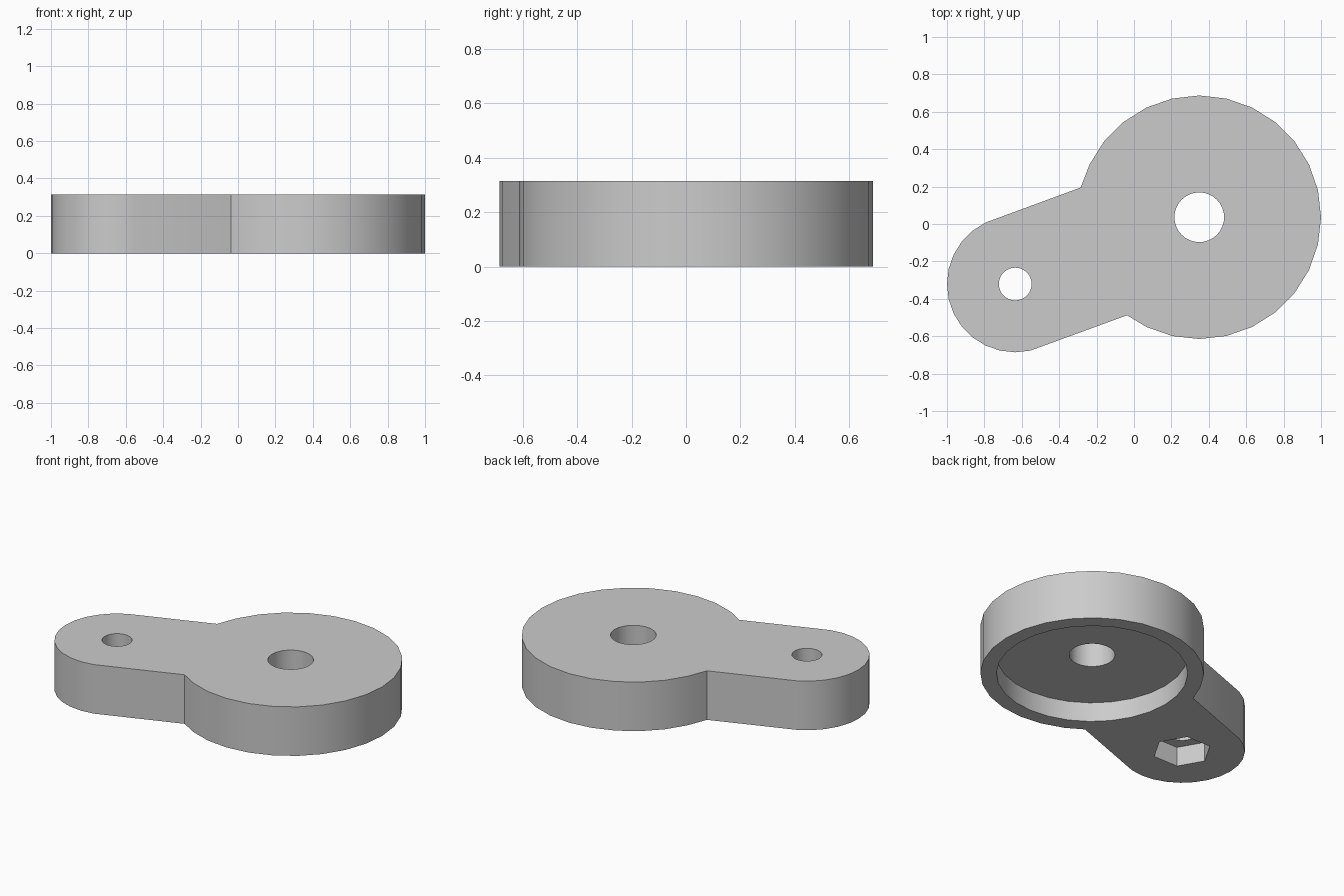
import bpy, bmesh
from math import cos, sin, tau
from mathutils import Vector

cube = bpy.data.objects.get("Cube")
if cube:
    bpy.data.objects.remove(cube, do_unlink=True)

HEIGHT = 0.315
POCKET = 0.125
SIDES = 28
DISC, DISC_R = Vector((0.349, 0.036)), 0.651
ARM, ARM_R = Vector((-0.635, -0.321)), 0.365

grey = bpy.data.materials.new("plain grey")
grey.use_nodes = True
colour = (0.6, 0.6, 0.6, 1)
grey.diffuse_color = colour
grey.node_tree.nodes["Principled BSDF"].inputs["Base Color"].default_value = colour


def arc(centre, radius, first, last, sides=SIDES):
    """Points of a regular polygon from one corner number to another."""
    return [centre + radius * Vector((cos(tau * k / sides), sin(tau * k / sides)))
            for k in range(first, last + 1)]


def prism(name, points, bottom, top):
    """Upright solid with the given outline."""
    bm = bmesh.new()
    face = bm.faces.new([bm.verts.new((p.x, p.y, bottom)) for p in points])
    side = bmesh.ops.extrude_face_region(bm, geom=[face])
    verts = [v for v in side["geom"] if isinstance(v, bmesh.types.BMVert)]
    bmesh.ops.translate(bm, verts=verts, vec=(0, 0, top - bottom))
    bmesh.ops.recalc_face_normals(bm, faces=bm.faces)
    mesh = bpy.data.meshes.new(name)
    bm.to_mesh(mesh)
    bm.free()
    mesh.materials.append(grey)
    obj = bpy.data.objects.new(name, mesh)
    bpy.context.collection.objects.link(obj)
    return obj


# One outline: rounded arm end, straight arm sides, then the large disc
outline = arc(ARM, ARM_R, 9, 22)
outline.append(Vector((-0.037, -0.488)))
outline += arc(DISC, DISC_R, 19, 40)
outline.append(Vector((-0.285, 0.195)))
body = prism("lever_body", outline, 0, HEIGHT)

# Through holes, round pocket under the disc, hexagonal nut pocket under the arm
cutters = [
    prism("disc_hole_cutter", arc(DISC, 0.133, 0, 31, 32), -0.1, HEIGHT + 0.1),
    prism("arm_hole_cutter", arc(ARM, 0.0875, 0, 31, 32), -0.1, HEIGHT + 0.1),
    prism("disc_pocket_cutter", arc(DISC, 0.557, 0, SIDES - 1), -0.1, POCKET),
    prism("nut_pocket_cutter", arc(ARM, 0.172, 0, 5, 6), -0.1, POCKET),
]
bpy.context.view_layer.objects.active = body
for cutter in cutters:
    cut = body.modifiers.new(cutter.name, "BOOLEAN")
    cut.operation = "DIFFERENCE"
    cut.solver = "EXACT"
    cut.object = cutter
    bpy.ops.object.modifier_apply(modifier=cut.name)
    bpy.data.objects.remove(cutter, do_unlink=True)

# Smooth round walls, crisp rims
bpy.ops.object.select_all(action="DESELECT")
body.select_set(True)
bpy.ops.object.shade_smooth_by_angle()
